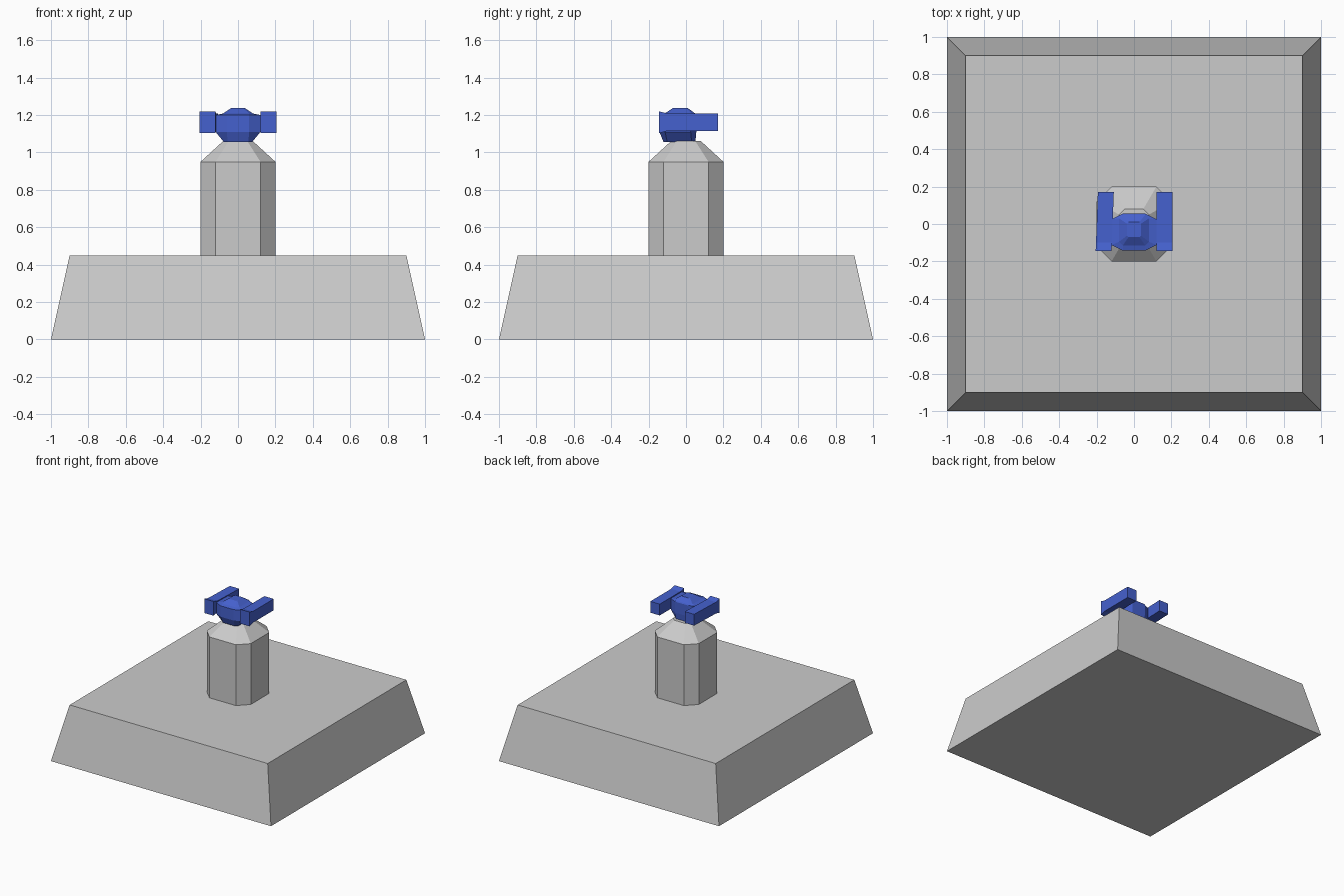
import bpy, bmesh

if "Cube" in bpy.data.objects:
    bpy.data.objects.remove(bpy.data.objects["Cube"])

blue = bpy.data.materials.new("blue")
blue.diffuse_color = (0.06, 0.12, 0.62, 1)
blue.use_nodes = True
blue.node_tree.nodes["Principled BSDF"].inputs["Base Color"].default_value = blue.diffuse_color


def loft(name, rings, mat=None):
    """Skin a stack of equal-length point rings and cap both ends."""
    bm = bmesh.new()
    rows = [[bm.verts.new(p) for p in ring] for ring in rings]
    n = len(rows[0])
    for a, b in zip(rows, rows[1:]):
        for i in range(n):
            j = (i + 1) % n
            bm.faces.new((a[i], a[j], b[j], b[i]))
    bm.faces.new(rows[0][::-1])
    bm.faces.new(rows[-1])
    bmesh.ops.recalc_face_normals(bm, faces=bm.faces)
    mesh = bpy.data.meshes.new(name)
    bm.to_mesh(mesh)
    bm.free()
    obj = bpy.data.objects.new(name, mesh)
    bpy.context.collection.objects.link(obj)
    if mat:
        mesh.materials.append(mat)
    return obj


def square(z, h):
    return [(-h, -h, z), (h, -h, z), (h, h, z), (-h, h, z)]


def octagon(z, hx, y0, y1, cx, cy):
    """Rectangle with corners cut by cx and cy."""
    a = hx - cx
    return [(-a, y0, z), (a, y0, z), (hx, y0 + cy, z), (hx, y1 - cy, z),
            (a, y1, z), (-a, y1, z), (-hx, y1 - cy, z), (-hx, y0 + cy, z)]


def section(y, x0, x1, z0, z1):
    return [(x0, y, z0), (x1, y, z0), (x1, y, z1), (x0, y, z1)]


# Sloped plinth
loft("base", [square(0, 1.0), square(0.45, 0.9)])

# Eight-sided pillar with tapered shoulder
loft("pillar", [octagon(0.45, 0.2, -0.2, 0.2, 0.08, 0.08),
                octagon(0.95, 0.2, -0.2, 0.2, 0.08, 0.08),
                octagon(1.06, 0.08, -0.08, 0.08, 0.03, 0.03)])

# Faceted valve body with small cap
loft("valve_body", [octagon(1.055, 0.075, -0.12, 0.05, 0.02, 0.02),
                    octagon(1.11, 0.12, -0.142, 0.055, 0.06, 0.03),
                    octagon(1.20, 0.12, -0.142, 0.055, 0.06, 0.03),
                    octagon(1.208, 0.08, -0.115, 0.05, 0.02, 0.02),
                    octagon(1.237, 0.037, -0.07, 0.01, 0.008, 0.008)], blue)

# Side arms, flared at the front; the left one leans inward slightly
for name, s, shift in (("right_arm", 1, 0.0), ("left_arm", -1, 0.012)):
    loft(name, [section(y, s * 0.12 + k * shift, s * 0.205 + k * shift, z0, z1)
                for y, k, z0, z1 in ((-0.145, 0, 1.103, 1.22),
                                     (-0.10, 0.15, 1.115, 1.208),
                                     (0.17, 1, 1.115, 1.208))], blue)
